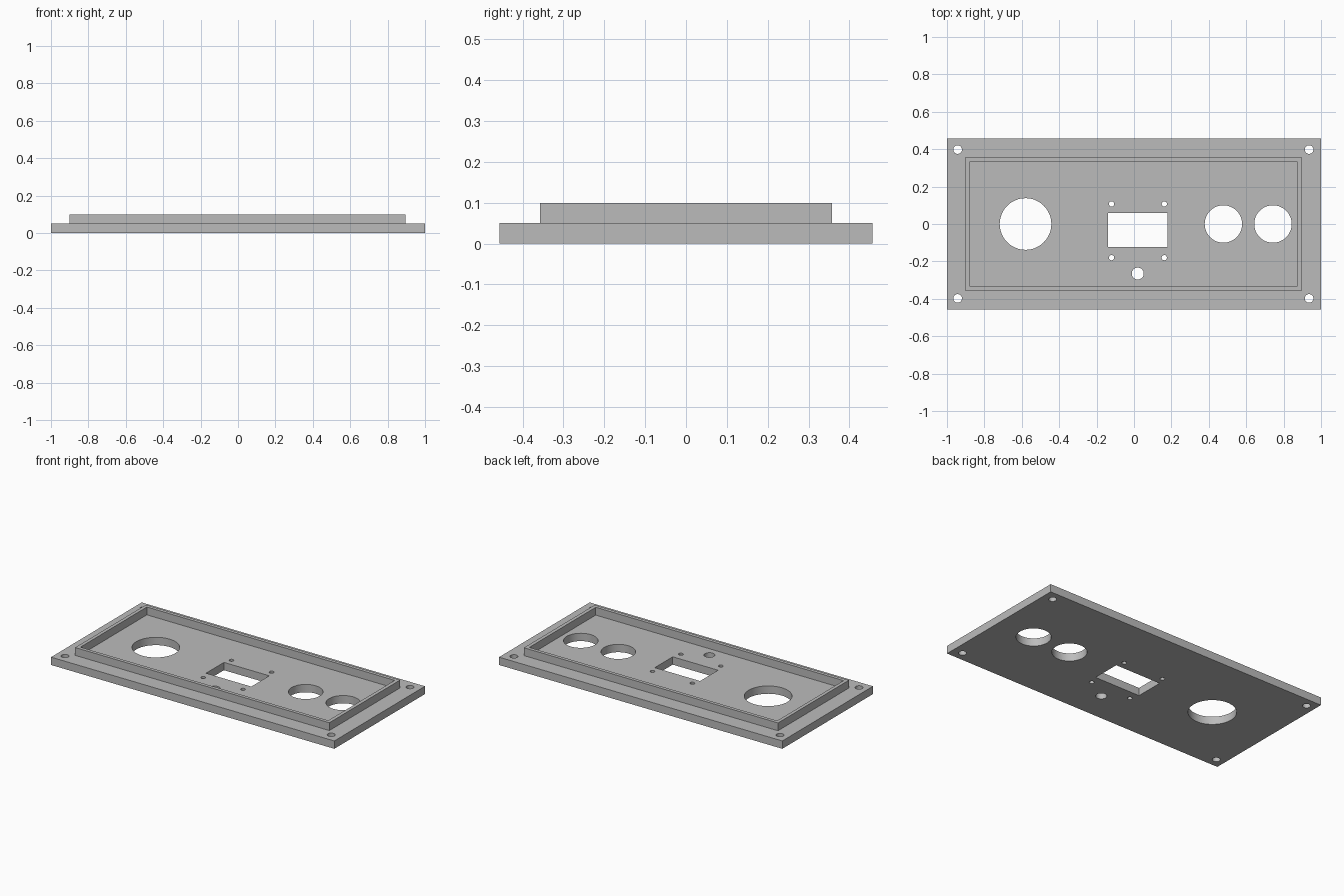
import bpy
import bmesh
from mathutils import Matrix

cube = bpy.data.objects.get("Cube")
if cube:
    bpy.data.objects.remove(cube, do_unlink=True)

PLATE_TOP, RIM_TOP = 0.05, 0.1

grey = bpy.data.materials.new("panel grey")
grey.use_nodes = True
grey.diffuse_color = (0.5, 0.5, 0.5, 1)
grey.node_tree.nodes["Principled BSDF"].inputs["Base Color"].default_value = (0.5, 0.5, 0.5, 1)


def add_box(bm, x0, x1, y0, y1, z0, z1):
    mat = Matrix.Translation(((x0 + x1) / 2, (y0 + y1) / 2, (z0 + z1) / 2))
    bmesh.ops.create_cube(bm, size=1, matrix=mat @ Matrix.Diagonal((x1 - x0, y1 - y0, z1 - z0, 1)))


def add_drill(bm, x, y, r):
    bmesh.ops.create_cone(bm, cap_ends=True, segments=64, radius1=r, radius2=r, depth=0.4,
                          matrix=Matrix.Translation((x, y, 0)))


def make_object(name, bm):
    mesh = bpy.data.meshes.new(name)
    bm.to_mesh(mesh)
    bm.free()
    mesh.materials.append(grey)
    obj = bpy.data.objects.new(name, mesh)
    bpy.context.collection.objects.link(obj)
    return obj


def cut(target, cutter):
    mod = target.modifiers.new("cut", 'BOOLEAN')
    mod.operation = 'DIFFERENCE'
    mod.solver = 'EXACT'
    mod.object = cutter
    bpy.ops.object.select_all(action='DESELECT')
    bpy.context.view_layer.objects.active = target
    target.select_set(True)
    bpy.ops.object.modifier_apply(modifier=mod.name)
    bpy.data.objects.remove(cutter, do_unlink=True)


# Flat base plate with a raised block that becomes the rim
bm = bmesh.new()
add_box(bm, -1, 1, -0.457, 0.457, 0, PLATE_TOP)
panel = make_object("base_plate", bm)

# Openings through the plate
bm = bmesh.new()
add_box(bm, -0.14, 0.18, -0.123, 0.058, -0.2, 0.2)          # display window
add_drill(bm, -0.58, 0, 0.138)                              # large round opening
for x in (0.478, 0.743):                                    # paired round openings
    add_drill(bm, x, 0, 0.1)
add_drill(bm, 0.02, -0.265, 0.032)                          # button hole
for x in (-0.12, 0.162):                                    # display screw holes
    for y in (-0.18, 0.107):
        add_drill(bm, x, y, 0.014)
for x in (-0.943, 0.936):                                   # corner screw holes
    for y in (-0.398, 0.398):
        add_drill(bm, x, y, 0.023)
cut(panel, make_object("opening_cutter", bm))

# Raised rim: a thin rectangular wall standing on the plate
bm = bmesh.new()
add_box(bm, -0.9, 0.895, -0.357, 0.357, PLATE_TOP, RIM_TOP)
rim = make_object("raised_rim", bm)
bm = bmesh.new()
add_box(bm, -0.878, 0.872, -0.335, 0.335, 0, 0.2)
cut(rim, make_object("rim_cutter", bm))

# Smooth hole walls, sharp edges elsewhere
bpy.ops.object.select_all(action='DESELECT')
panel.select_set(True)
bpy.context.view_layer.objects.active = panel
bpy.ops.object.shade_smooth_by_angle()
